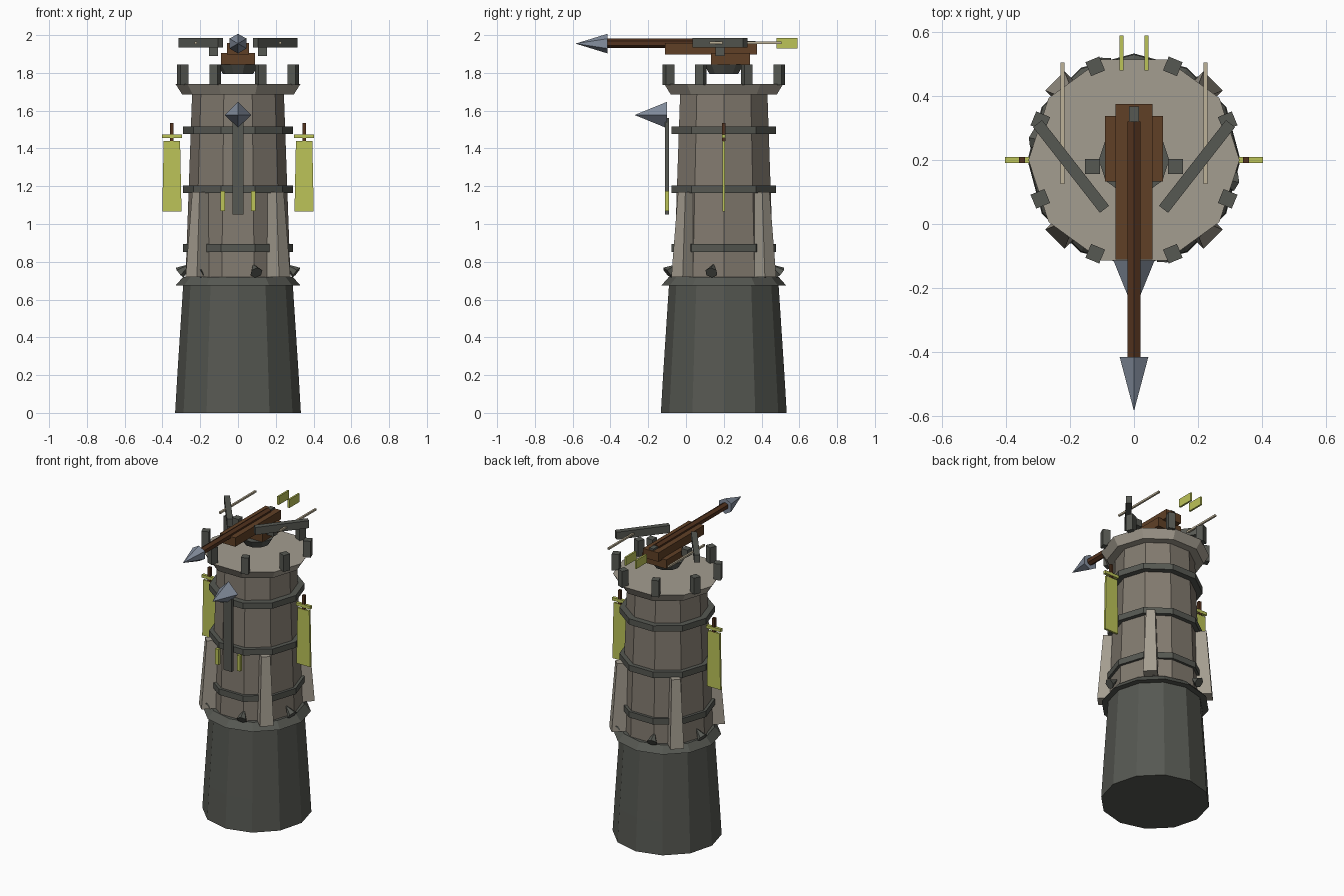
import bpy, bmesh, math
from mathutils import Matrix, Vector

old = bpy.data.objects.get("Cube")
if old:
    bpy.data.objects.remove(old, do_unlink=True)

CENTRE = Vector((0, 0.2, 0))  # tower axis


def material(name, *srgb):
    rgb = [((c / 255 + 0.055) / 1.055) ** 2.4 for c in srgb]
    m = bpy.data.materials.new(name)
    m.use_nodes = True
    m.diffuse_color = (*rgb, 1)
    bsdf = m.node_tree.nodes["Principled BSDF"]
    bsdf.inputs["Base Color"].default_value = (*rgb, 1)
    bsdf.inputs["Roughness"].default_value = 0.9
    return m


DARK = material("dark_stone", 86, 88, 82)
WALL = material("wall_stone", 130, 122, 111)
PALE = material("pale_stone", 164, 157, 144)
WOOD = material("wood", 96, 64, 38)
SHAFT = material("dark_wood", 82, 50, 30)
CLOTH = material("yellow_cloth", 188, 195, 88)
STEEL = material("steel", 132, 142, 158)
CORD = material("cord", 190, 178, 152)


def finish(name, bm, mat):
    bmesh.ops.recalc_face_normals(bm, faces=bm.faces)
    mesh = bpy.data.meshes.new(name)
    bm.to_mesh(mesh)
    bm.free()
    mesh.materials.append(mat)
    obj = bpy.data.objects.new(name, mesh)
    bpy.context.collection.objects.link(obj)
    return obj


def lathe(name, profile, sides, mat):
    """Closed faceted solid around the tower axis from (radius, z) points."""
    bm = bmesh.new()
    rings = []
    for r, z in profile:
        angles = [math.tau * i / sides for i in range(sides)]
        rings.append([bm.verts.new(CENTRE + Vector((r * math.cos(a), r * math.sin(a), z)))
                      for a in angles])
    for low, high in zip(rings, rings[1:]):
        for i in range(sides):
            j = (i + 1) % sides
            bm.faces.new((low[i], low[j], high[j], high[i]))
    bm.faces.new(rings[0][::-1])
    bm.faces.new(rings[-1])
    return finish(name, bm, mat)


def box(name, centre, size, mat, turn=0, top=(1, 1)):
    """Box turned about z, with its top end scaled by top."""
    bm = bmesh.new()
    bmesh.ops.create_cube(bm, size=1)
    for v in bm.verts:
        if v.co.z > 0:
            v.co.x *= top[0]
            v.co.y *= top[1]
    bm.transform(Matrix.Translation(centre) @ Matrix.Rotation(turn, 4, "Z")
                 @ Matrix.Diagonal((*size, 1)))
    return finish(name, bm, mat)


def cone(name, start, end, r1, r2, sides, mat, spin=0):
    """Cone or rod between two points."""
    start, end = Vector(start), Vector(end)
    axis = end - start
    bm = bmesh.new()
    bmesh.ops.create_cone(bm, cap_ends=True, segments=sides, radius1=r1,
                          radius2=r2, depth=axis.length)
    bm.transform(Matrix.Translation((start + end) / 2)
                 @ axis.to_track_quat("Z", "Y").to_matrix().to_4x4()
                 @ Matrix.Rotation(spin, 4, "Z"))
    bmesh.ops.remove_doubles(bm, verts=bm.verts, dist=1e-5)
    return finish(name, bm, mat)


def around(angle, r, z):
    return CENTRE + Vector((r * math.cos(angle), r * math.sin(angle), z))


# Tower body
lathe("tower_base", [(0.333, 0), (0.32, 0.22), (0.305, 0.45), (0.29, 0.68)], 12, DARK)
lathe("base_collar", [(0.33, 0.675), (0.29, 0.72)], 12, DARK)
lathe("tower_wall", [(0.278, 0.71), (0.243, 1.69)], 10, WALL)
for i, z in enumerate((0.873, 1.185, 1.496)):
    lathe(f"wall_band_{i}", [(0.29, z - 0.02), (0.29, z + 0.02)], 10, DARK)
lathe("deck", [(0.295, 1.685), (0.33, 1.74)], 10, PALE)

# Battlements
for i in range(8):
    a = math.radians(22.5 + 45 * i)
    box(f"merlon_{i}", around(a, 0.317, 1.79), (0.047, 0.047, 0.11), DARK, a)

# Sloping buttresses on the diagonals
for i in range(4):
    a = math.radians(45 + 90 * i)
    bm = bmesh.new()
    bmesh.ops.create_cube(bm, size=1)
    for v in bm.verts:
        high = v.co.z > 0
        outer = 0.315 if high else 0.35
        v.co = Vector((outer if v.co.x > 0 else 0.225,
                       v.co.y * (0.055 if high else 0.085), 1.17 if high else 0.72))
    bm.transform(Matrix.Translation(CENTRE) @ Matrix.Rotation(a, 4, "Z"))
    finish(f"buttress_{i}", bm, PALE)

# Stone spikes above the collar
for i in range(6):
    a = math.radians(48 + 60 * i)
    cone(f"spike_{i}", around(a, 0.315, 0.742), around(a, 0.258, 0.788),
         0.034, 0, 6, DARK)

# Side banners
for side, label in ((1, "left"), (-1, "right")):
    x = 0.35 * side
    box(f"banner_{label}", (x, 0.2, 1.253), (0.102, 0.014, 0.375), CLOTH, top=(0.85, 1))
    box(f"banner_bar_{label}", (x, 0.2, 1.464), (0.106, 0.02, 0.02), CLOTH)
    box(f"banner_pole_{label}", (x, 0.2, 1.487), (0.018, 0.018, 0.095), SHAFT)

# Bolt emblem on the front wall
box("emblem_shaft", (0, -0.1, 1.305), (0.06, 0.02, 0.51), DARK)
cone("emblem_head", (0, -0.1, 1.577), (0, -0.272, 1.577), 0.07, 0, 4, STEEL)
for side, label in ((1, "left"), (-1, "right")):
    box(f"emblem_tag_{label}", (0.08 * side, -0.1, 1.122), (0.024, 0.02, 0.105), CLOTH)

# Siege crossbow body
lathe("turntable", [(0.08, 1.795), (0.11, 1.845)], 10, DARK)
box("mount", (0, 0.235, 1.875), (0.18, 0.205, 0.06), WOOD)
box("stock", (0, 0.132, 1.928), (0.115, 0.486, 0.06), WOOD)
cone("bolt_shaft", (0, 0.32, 1.957), (0, -0.42, 1.957), 0.024, 0.024, 6, SHAFT)
cone("bolt_head", (0, -0.415, 1.955), (0, -0.585, 1.955), 0.052, 0, 6, STEEL, math.pi / 6 * 0)
box("bolt_nock", (0, 0.342, 1.95), (0.032, 0.05, 0.04), DARK)

# Crossbow arms, cords and fletching
for side, label in ((1, "left"), (-1, "right")):
    box(f"arm_bracket_{label}", (0.13 * side, 0.18, 1.912), (0.046, 0.046, 0.046), DARK)
    box(f"arm_{label}", (0.197 * side, 0.18, 1.96), (0.34, 0.036, 0.05), DARK,
        math.radians(52) * side)
    box(f"cord_{label}", (0.224 * side, 0.315, 1.96), (0.012, 0.38, 0.012), CORD)
    box(f"fletching_{label}", (0.039 * side, 0.535, 1.957), (0.012, 0.11, 0.056), CLOTH)
